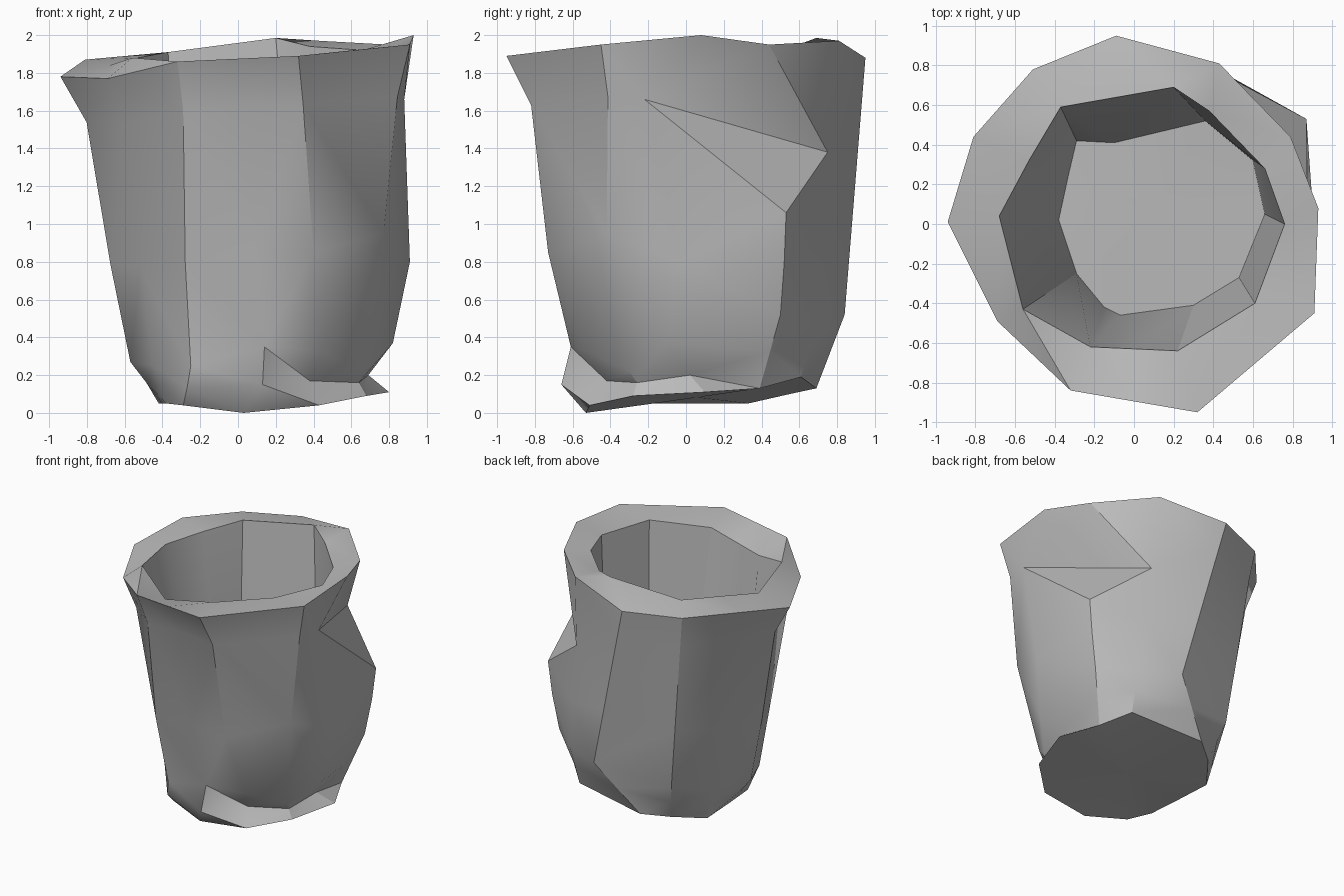
import bpy, bmesh, math
from mathutils import Vector

cube = bpy.data.objects.get("Cube")
if cube:
    bpy.data.objects.remove(cube, do_unlink=True)

grey = bpy.data.materials.new("plain grey")
grey.use_nodes = True
colour = (0.5, 0.5, 0.5, 1)
grey.diffuse_color = colour
grey.node_tree.nodes["Principled BSDF"].inputs["Base Color"].default_value = colour


def ring(*points):
    return [Vector(p) for p in points]


def blend(a, b, t, scales=None):
    """Ring between two rings, each column scaled about the z axis."""
    out = []
    for i, (p, q) in enumerate(zip(a, b)):
        v = p.lerp(q, t)
        s = scales[i] if scales else 1
        out.append(Vector((v.x * s, v.y * s, v.z)))
    return out


# Outer rim, from the -x side through the back, round to the front
rim = ring((-.94, .01, 1.78), (-.81, .44, 1.87), (-.51, .78, 1.87), (-.09, .95, 1.88),
           (.43, .81, 1.97), (.79, .44, 1.95), (.93, .08, 2.0), (.91, -.45, 1.95),
           (.32, -.95, 1.89), (0, -.895, 1.875), (-.32, -.84, 1.86), (-.69, -.49, 1.77))
# Lower edge of the wall
hem = ring((-.57, -.02, .27), (-.48, .36, .3), (-.33, .66, .4), (.24, .84, .52),
           (.55, .7, .5), (.79, .5, .52), (.82, -.1, .37), (.66, -.3, .22),
           (.43, -.53, .33), (.14, -.61, .35), (-.25, -.54, .25), (-.45, -.3, .25))
# Underside
base = ring((-.4, 0, .05), (-.42, .33, .05), (-.25, .55, .1), (-.07, .69, .13),
            (.53, .61, .19), (.66, .39, .13), (.8, .1, .11), (.68, -.28, .09),
            (.43, -.51, .04), (.03, -.53, 0), (-.29, -.42, .04), (-.38, -.25, .05))
# Inner edge of the rim
lip = ring((-.68, .04, 1.84), (-.53, .32, 1.88), (-.37, .59, 1.91), (.2, .69, 1.985),
           (.38, .57, 1.94), (.66, .28, 1.92), (.76, 0, 1.91), (.61, -.4, 1.92),
           (.22, -.64, 1.87), (0, -.63, 1.82), (-.22, -.62, 1.77), (-.56, -.43, 1.88))
# Bottom of the hollow
floor = ring((-.38, .02, .1), (-.33, .25, .1), (-.29, .42, .11), (-.1, .41, .12),
             (.36, .52, .17), (.6, .32, .15), (.66, .05, .14), (.53, -.27, .12),
             (.3, -.41, .1), (-.07, -.46, .09), (-.15, -.42, .09), (-.29, -.25, .09))

# Flared shoulder and waist, with the dented corner at the back
shoulder = blend(rim, hem, .16, (.91, .96, .99, 1, 1, 1, 1, .97, .92, .92, .94, .94))
shoulder[4:7] = ring((.46, .75, 1.38), (.87, .53, 1.06), (.88, -.22, 1.66))
shoulder[8] = Vector((.345, -.82, 1.63))
waist = blend(rim, hem, .66, (.97, .98, 1, 1, 1, 1, 1, 1.06, 1.03, 1.03, 1.02, .97))
waist[4:9] = ring((.51, .73, .9), (.84, .52, .8), (.91, -.03, .8),
                  (.77, -.42, .95), (.4, -.73, .85))

# Foot: tucked in under the wall, with ledges sticking out at the front and +x side
foot = blend(hem, base, .5)
foot[6:11] = ring((.69, .02, .2), (.64, -.26, .16), (.38, -.42, .17), (.13, -.66, .15),
                  (-.27, -.52, .13))

bm = bmesh.new()
rings = [[bm.verts.new(p) for p in r]
         for r in (floor, lip, rim, shoulder, waist, hem, foot, base)]
n = len(rim)
for level, (up, low) in enumerate(zip(rings, rings[1:])):
    for i in range(n):
        j = (i + 1) % n
        if level == 2 and i in (4, 5):
            continue
        bm.faces.new((up[i], low[i], low[j], up[j]))

# Dent: a triangular ledge under the rim
r, s = rings[2], rings[3]
for tri in ((r[4], s[4], r[5]), (r[5], s[4], s[6]), (s[4], s[5], s[6]), (r[5], s[6], r[6])):
    bm.faces.new(tri)

# Close the floor and the underside
for loop in (rings[0], rings[-1]):
    centre = bm.verts.new(sum((v.co for v in loop), Vector()) / n)
    for i in range(n):
        bm.faces.new((loop[i], loop[(i + 1) % n], centre))
bmesh.ops.triangulate(bm, faces=[f for f in bm.faces if len(f.verts) > 3])
bmesh.ops.recalc_face_normals(bm, faces=bm.faces)

mesh = bpy.data.meshes.new("cup")
bm.to_mesh(mesh)
bm.free()
mesh.materials.append(grey)
cup = bpy.data.objects.new("cup", mesh)
bpy.context.collection.objects.link(cup)
bpy.ops.object.select_all(action='DESELECT')
cup.select_set(True)
bpy.context.view_layer.objects.active = cup
bpy.ops.object.shade_smooth_by_angle(angle=math.radians(30))
